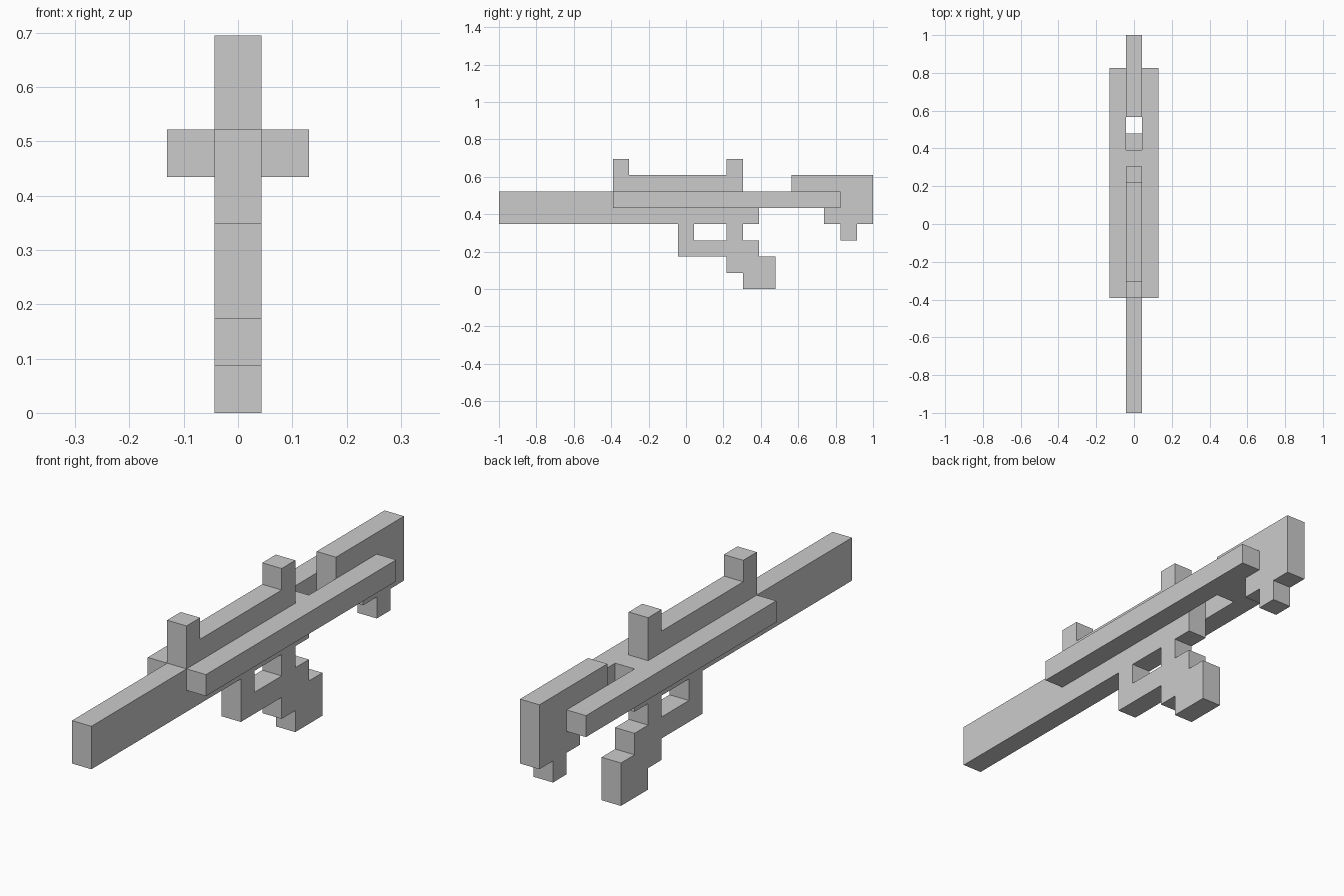
import bpy, bmesh
from mathutils import Vector

if "Cube" in bpy.data.objects:
    bpy.data.objects.remove(bpy.data.objects["Cube"])

U = 2 / 23  # one block of the build grid; 23 blocks long, 8 high


def block(x, y, z):
    """Cells of a box given as (start, end) block ranges."""
    return {(i, j, k) for i in range(*x) for j in range(*y) for k in range(*z)}


MID = (0, 1)          # one-block-thick centre plane
RAIL = ((7, 21), (5, 6))

parts = {
    # barrel running back into the receiver
    "barrel": block(MID, (0, 16), (4, 6)),
    # raised top cover
    "top_cover": block(MID, (7, 15), (6, 7)),
    # sight posts
    "front_sight": block(MID, (7, 8), (7, 8)),
    "rear_sight": block(MID, (14, 15), (7, 8)),
    # side rails
    "left_rail": block((-1, 0), *RAIL),
    "right_rail": block((1, 2), *RAIL),
    # trigger guard loop and trigger post
    "trigger_guard": block(MID, (11, 12), (2, 4)) | block(MID, (12, 16), (2, 3))
                     | block(MID, (14, 15), (3, 4)),
    # stepped grip
    "grip": block(MID, (14, 15), (1, 2)) | block(MID, (15, 17), (0, 2)),
    # shoulder stock with small foot
    "stock": block(MID, (18, 23), (5, 7)) | block(MID, (20, 23), (4, 5)),
    "stock_foot": block(MID, (21, 22), (3, 4)),
}
solid = set().union(*parts.values())


def build(name, cells):
    """Skin the exposed sides of the cells, then merge coplanar faces."""
    bm = bmesh.new()
    for cell in cells:
        centre = Vector(cell) + Vector((0.0, 0.5, 0.5))
        for axis in range(3):
            for sign in (-1, 1):
                n = Vector((0, 0, 0))
                n[axis] = sign
                if tuple(int(c + d) for c, d in zip(cell, n)) in solid:
                    continue
                a = Vector((0, 0, 0))
                a[(axis + 1) % 3] = 0.5
                b = n.cross(a)
                mid = centre + n * 0.5
                corners = (mid - a - b, mid + a - b, mid + a + b, mid - a + b)
                bm.faces.new([bm.verts.new((p - Vector((0, 11.5, 0))) * U)
                              for p in corners])
    bmesh.ops.remove_doubles(bm, verts=bm.verts, dist=U * 0.01)
    bmesh.ops.dissolve_limit(bm, angle_limit=0.01, verts=bm.verts, edges=bm.edges)
    mesh = bpy.data.meshes.new(name)
    bm.to_mesh(mesh)
    bm.free()
    bpy.context.collection.objects.link(bpy.data.objects.new(name, mesh))


for part_name, part_cells in parts.items():
    build(part_name, part_cells)
